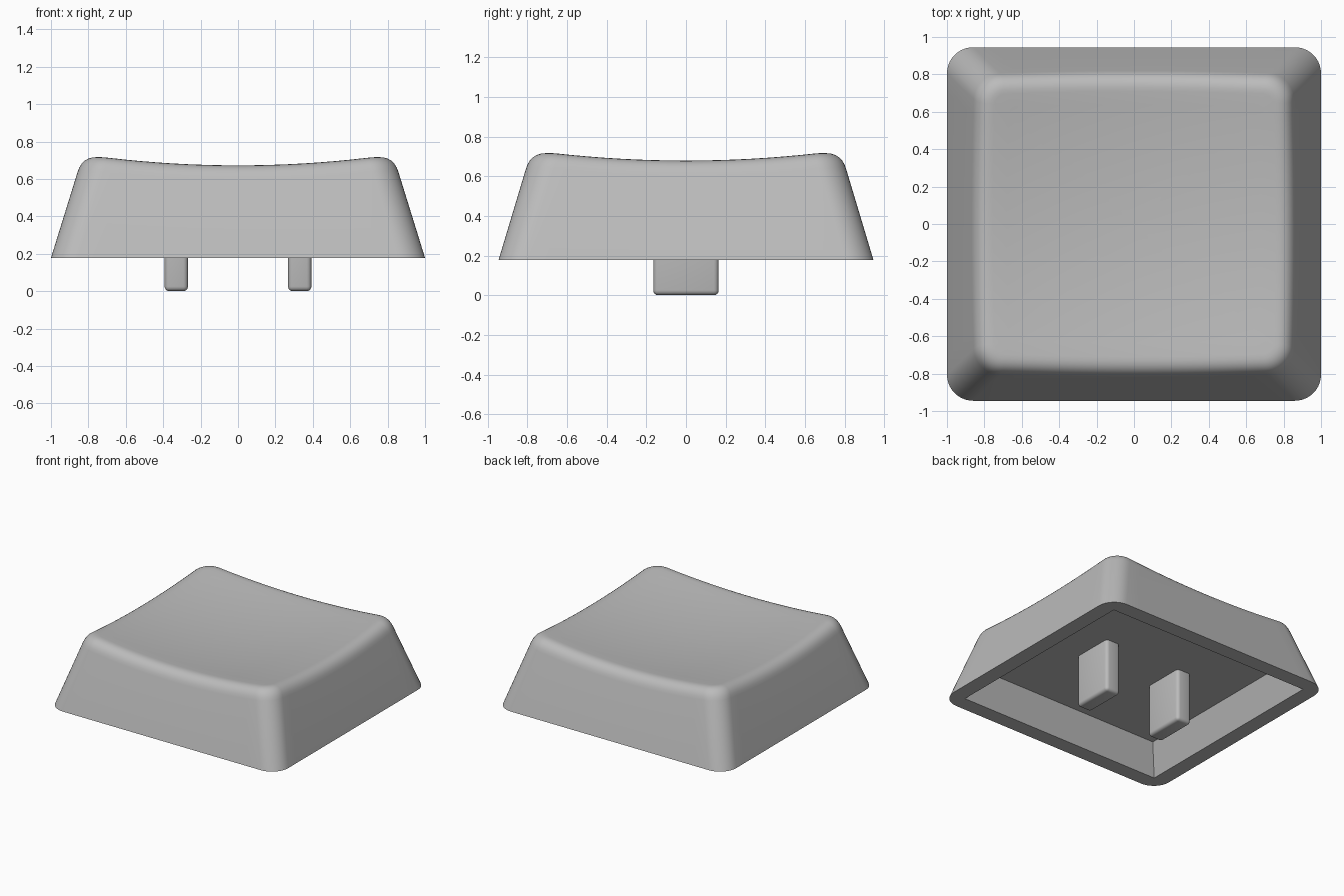
import bpy, bmesh, math

if "Cube" in bpy.data.objects:
    bpy.data.objects.remove(bpy.data.objects["Cube"])

BASE, CEILING = 0.178, 0.41   # heights of the lower rim and the cavity ceiling
ARC, EDGE = 10, 16            # segments per rounded corner and per straight side

grey = bpy.data.materials.new("light_grey")
grey.diffuse_color = (0.5, 0.5, 0.5, 1)
grey.use_nodes = True
grey.node_tree.nodes["Principled BSDF"].inputs["Base Color"].default_value = grey.diffuse_color


def outline(hx, hy, r):
    """Rounded rectangle, counter-clockwise, with evenly split sides."""
    pts = []
    corners = [(1, 1), (-1, 1), (-1, -1), (1, -1)]
    for i, (sx, sy) in enumerate(corners):
        for k in range(ARC + 1):
            a = math.pi / 2 * (i + k / ARC)
            pts.append((sx * (hx - r) + r * math.cos(a), sy * (hy - r) + r * math.sin(a)))
        a = math.pi / 2 * (i + 1)
        nx, ny = corners[(i + 1) % 4]
        p = pts[-1]
        q = (nx * (hx - r) + r * math.cos(a), ny * (hy - r) + r * math.sin(a))
        for k in range(1, EDGE):
            t = k / EDGE
            pts.append((p[0] + (q[0] - p[0]) * t, p[1] + (q[1] - p[1]) * t))
    return pts


def dish(x, y):
    return 0.627 + 0.088 * (x * x + y * y)


def side_point(i, z, inset=0.0):
    """Point i of the tapered side at height z, optionally moved inward."""
    h = z - BASE
    return outline(1 - 0.31 * h - inset, 0.945 - 0.30 * h - inset, 0.14 - inset)[i]


def finish(bm, name):
    bmesh.ops.recalc_face_normals(bm, faces=bm.faces[:])
    me = bpy.data.meshes.new(name)
    bm.to_mesh(me)
    bm.free()
    me.materials.append(grey)
    ob = bpy.data.objects.new(name, me)
    bpy.context.collection.objects.link(ob)
    bpy.ops.object.select_all(action='DESELECT')
    ob.select_set(True)
    bpy.context.view_layer.objects.active = ob
    bpy.ops.object.shade_smooth_by_angle(angle=math.radians(30))
    return ob


# Rings from the cavity ceiling, out over the rim, up the side and over the fillet
FILLET, STEPS = 0.085, 7
ring = lambda pts, z: [(x, y, z) for x, y in pts]
rings = [ring(outline(0.80, 0.745, 0), CEILING),
         ring(outline(0.88, 0.825, 0), BASE),
         ring(outline(1, 0.945, 0.14), BASE)]
n = len(rings[0])
round_edge = [[] for _ in range(STEPS + 1)]
for i in range(n):
    z = 0.68
    for _ in range(5):
        z = dish(*side_point(i, z))
    low = (*side_point(i, z - FILLET), z - FILLET)
    rim = (*side_point(i, z), z)
    x, y = side_point(i, z, FILLET)
    top = (x, y, dish(x, y))
    for s in range(STEPS + 1):
        t = s / STEPS
        round_edge[s].append(tuple((1 - t) ** 2 * a + 2 * t * (1 - t) * b + t * t * c
                                   for a, b, c in zip(low, rim, top)))
rings += round_edge

# Dished top as shrinking rings
for f in (0.9, 0.78, 0.64, 0.5, 0.36, 0.22, 0.1):
    rings.append([(x * f, y * f, dish(x * f, y * f)) for x, y, _ in round_edge[-1]])

bm = bmesh.new()
loops = [[bm.verts.new(p) for p in r] for r in rings]
for a, b in zip(loops, loops[1:]):
    for i in range(n):
        j = (i + 1) % n
        bm.faces.new((a[i], a[j], b[j], b[i]))
centre = bm.verts.new((0, 0, dish(0, 0)))
for i in range(n):
    bm.faces.new((loops[-1][i], loops[-1][(i + 1) % n], centre))
bm.faces.new(loops[0])
bmesh.ops.remove_doubles(bm, verts=bm.verts[:], dist=1e-5)
finish(bm, "cap_shell")

# Two rounded mounting posts under the ceiling
for side, name in ((-1, "left_post"), (1, "right_post")):
    bm = bmesh.new()
    bmesh.ops.create_cube(bm, size=1)
    top = CEILING + 0.05
    for v in bm.verts:
        v.co = (side * 0.33 + v.co.x * 0.125, v.co.y * 0.33, (v.co.z + 0.5) * top)
    bmesh.ops.bevel(bm, geom=bm.edges[:], offset=0.025, segments=4, profile=0.5, affect='EDGES')
    finish(bm, name)
